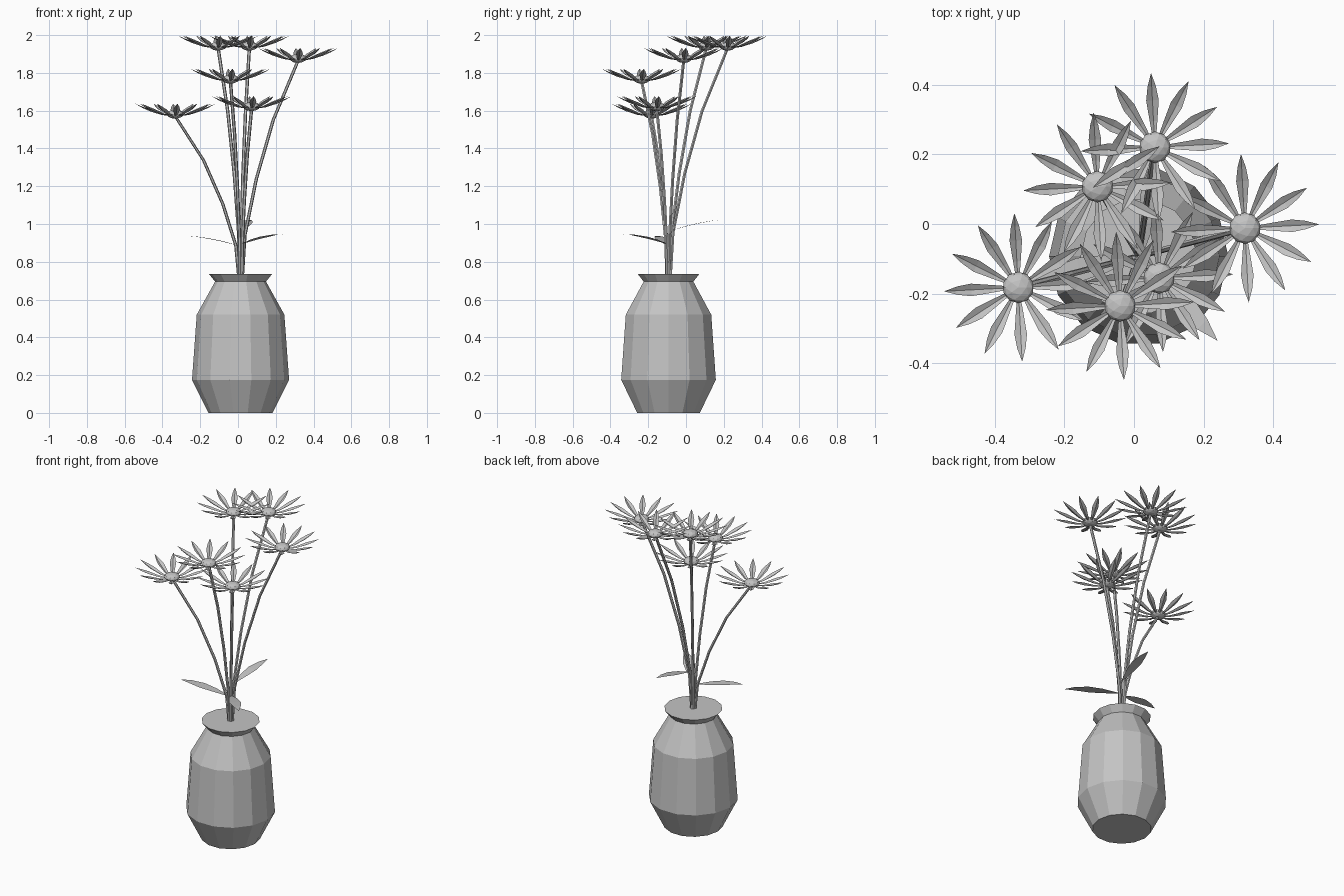
import bpy
import bmesh
import math
from mathutils import Matrix, Vector

if "Cube" in bpy.data.objects:
    bpy.data.objects.remove(bpy.data.objects["Cube"])

grey = bpy.data.materials.new("light_grey")
grey.diffuse_color = (0.55, 0.55, 0.55, 1)
grey.use_nodes = True
grey.node_tree.nodes["Principled BSDF"].inputs["Base Color"].default_value = grey.diffuse_color
CX, CY, RIM = 0.0135, -0.0925, 0.735


def finish(name, bm):
    mesh = bpy.data.meshes.new(name)
    bm.to_mesh(mesh)
    bm.free()
    mesh.materials.append(grey)
    obj = bpy.data.objects.new(name, mesh)
    bpy.context.collection.objects.link(obj)
    return obj


def loft(bm, rings):
    """Skin a list of closed rings and cap both ends."""
    loops = [[bm.verts.new(p) for p in ring] for ring in rings]
    n = len(loops[0])
    for a, b in zip(loops, loops[1:]):
        for i in range(n):
            j = (i + 1) % n
            bm.faces.new((a[i], a[j], b[j], b[i]))
    bm.faces.new(loops[0][::-1])
    bm.faces.new(loops[-1])


def ring(centre, radius, sides):
    return [centre + Vector((radius * math.cos(2 * math.pi * i / sides),
                             radius * math.sin(2 * math.pi * i / sides), 0))
            for i in range(sides)]


# Faceted vase with a closed, flared rim
bm = bmesh.new()
profile = [(0.17, 0), (0.257, 0.175), (0.232, 0.52), (0.135, 0.695), (0.167, RIM)]
loft(bm, [ring(Vector((CX, CY, z)), r, 14) for r, z in profile])
finish("vase", bm)


# Stem that bends outward from the vase to its flower
def make_stem(name, head):
    bm = bmesh.new()
    away = Vector((head.x - CX, head.y - CY, 0))
    base = Vector((CX, CY, RIM - 0.01)) + away.normalized() * 0.01
    rings = []
    for up, out in [(0, 0), (0.19, 0.045), (0.45, 0.25), (0.725, 0.555), (1, 1)]:
        p = Vector((base.x + (head.x - base.x) * out,
                    base.y + (head.y - base.y) * out,
                    base.z + (head.z - base.z) * up))
        rings.append(ring(p, 0.009, 6))
    loft(bm, rings)
    finish(name, bm)


# Twelve creased petals, rising toward their tips
def make_petals(name, head):
    bm = bmesh.new()
    spine = [(0.02, 0.0, 0.004), (0.075, 0.008, 0.011),
             (0.135, 0.027, 0.018), (0.175, 0.045, 0.012)]
    for k in range(12):
        turn = Matrix.Rotation(math.radians(3 + 30 * k), 3, 'Z')

        def vert(x, y, z):
            return bm.verts.new(head + turn @ Vector((x, y, z)))

        rows = [(vert(r, -w, z + w * 0.5), vert(r, 0, z), vert(r, w, z + w * 0.5))
                for r, z, w in spine]
        for a, b in zip(rows, rows[1:]):
            bm.faces.new((a[0], b[0], b[1], a[1]))
            bm.faces.new((a[1], b[1], b[2], a[2]))
        tip, end = vert(0.213, 0, 0.067), rows[-1]
        bm.faces.new((end[0], tip, end[1]))
        bm.faces.new((end[1], tip, end[2]))
    finish(name, bm)


# Squashed faceted flower centre
def make_centre(name, head):
    bm = bmesh.new()
    place = Matrix.Translation(head + Vector((0, 0, 0.012))) @ Matrix.Diagonal((1, 1, 0.55, 1))
    bmesh.ops.create_icosphere(bm, subdivisions=2, radius=0.045, matrix=place)
    finish(name, bm)


heads = [(0.06, 0.22, 1.93), (-0.105, 0.107, 1.93), (0.318, -0.012, 1.865),
         (-0.332, -0.182, 1.57), (0.072, -0.155, 1.61), (-0.04, -0.235, 1.755)]
for i, h in enumerate(heads, 1):
    h = Vector(h)
    make_stem(f"stem_{i}", h)
    make_petals(f"petals_{i}", h)
    make_centre(f"flower_centre_{i}", h)


# Pointed leaf: a folded blade from base to tip that flattens as it goes out
def make_leaf(name, base, tip, half_width):
    bm = bmesh.new()
    base, tip = Vector(base), Vector(tip)
    along = tip - base
    side = Vector((-along.y, along.x, 0)).normalized()
    rows = []
    for t, w, lift in [(0, 0.1, 0), (0.3, 0.75, 0.008), (0.55, 1, 0.01), (0.8, 0.6, 0.008)]:
        mid = base + along * t + Vector((0, 0, lift))
        off = side * half_width * w
        rows.append([bm.verts.new(p) for p in (mid - off, mid, mid + off)])
    for a, b in zip(rows, rows[1:]):
        bm.faces.new((a[0], b[0], b[1], a[1]))
        bm.faces.new((a[1], b[1], b[2], a[2]))
    end, point = rows[-1], bm.verts.new(tip)
    bm.faces.new((end[0], point, end[1]))
    bm.faces.new((end[1], point, end[2]))
    finish(name, bm)


make_leaf("leaf_left", (0.005, -0.095, 0.885), (-0.29, -0.16, 0.937), 0.034)
make_leaf("leaf_front", (0.02, -0.10, 0.895), (0.24, -0.335, 0.946), 0.034)
make_leaf("leaf_back", (0.025, -0.08, 0.965), (0.065, 0.205, 1.022), 0.03)
